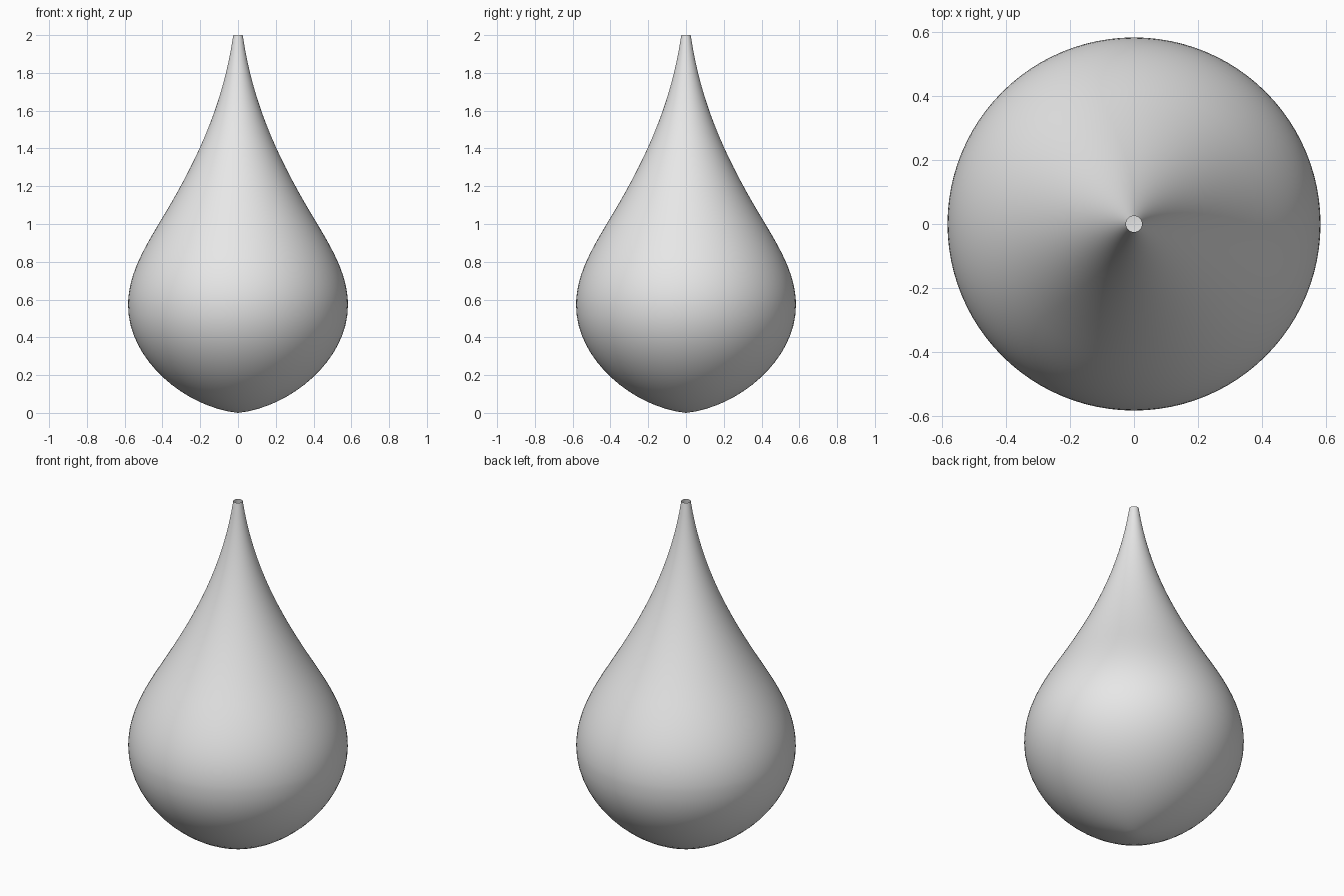
import bpy
import math
from mathutils import Vector
from mathutils.geometry import interpolate_bezier

cube = bpy.data.objects.get("Cube")
if cube:
    bpy.data.objects.remove(cube, do_unlink=True)

SEGMENTS = 96
STEPS = 16

# Silhouette as (radius, height) Bezier spans, from the open neck to the bottom tip
SPANS = [
    [(0.025, 2.0), (0.08, 1.62), (0.225, 1.32), (0.42, 1.0)],
    [(0.42, 1.0), (0.51, 0.85), (0.582, 0.72), (0.582, 0.57)],
    [(0.582, 0.57), (0.582, 0.28), (0.28, 0.03), (0.0, 0.0)],
]
profile = []
for span in SPANS:
    points = interpolate_bezier(*[Vector(p) for p in span], STEPS + 1)
    profile += points[:-1]

# Revolve the silhouette into rings, closed at the bottom by a single tip
verts, faces = [], []
for radius, height in profile:
    for i in range(SEGMENTS):
        a = math.tau * i / SEGMENTS
        verts.append((radius * math.cos(a), radius * math.sin(a), height))
tip = len(verts)
verts.append((0, 0, 0))

for ring in range(len(profile)):
    top = ring * SEGMENTS
    for i in range(SEGMENTS):
        j = (i + 1) % SEGMENTS
        if ring == len(profile) - 1:
            faces.append((top + i, tip, top + j))
        else:
            low = top + SEGMENTS
            faces.append((top + i, low + i, low + j, top + j))

mesh = bpy.data.meshes.new("droplet_body")
mesh.from_pydata(verts, [], faces)
mesh.shade_smooth()
body = bpy.data.objects.new("droplet_body", mesh)
bpy.context.collection.objects.link(body)

# Plain grey surface
grey = bpy.data.materials.new("light_grey")
grey.use_nodes = True
color = (0.8, 0.8, 0.8, 1.0)
grey.diffuse_color = color
grey.node_tree.nodes["Principled BSDF"].inputs["Base Color"].default_value = color
mesh.materials.append(grey)
